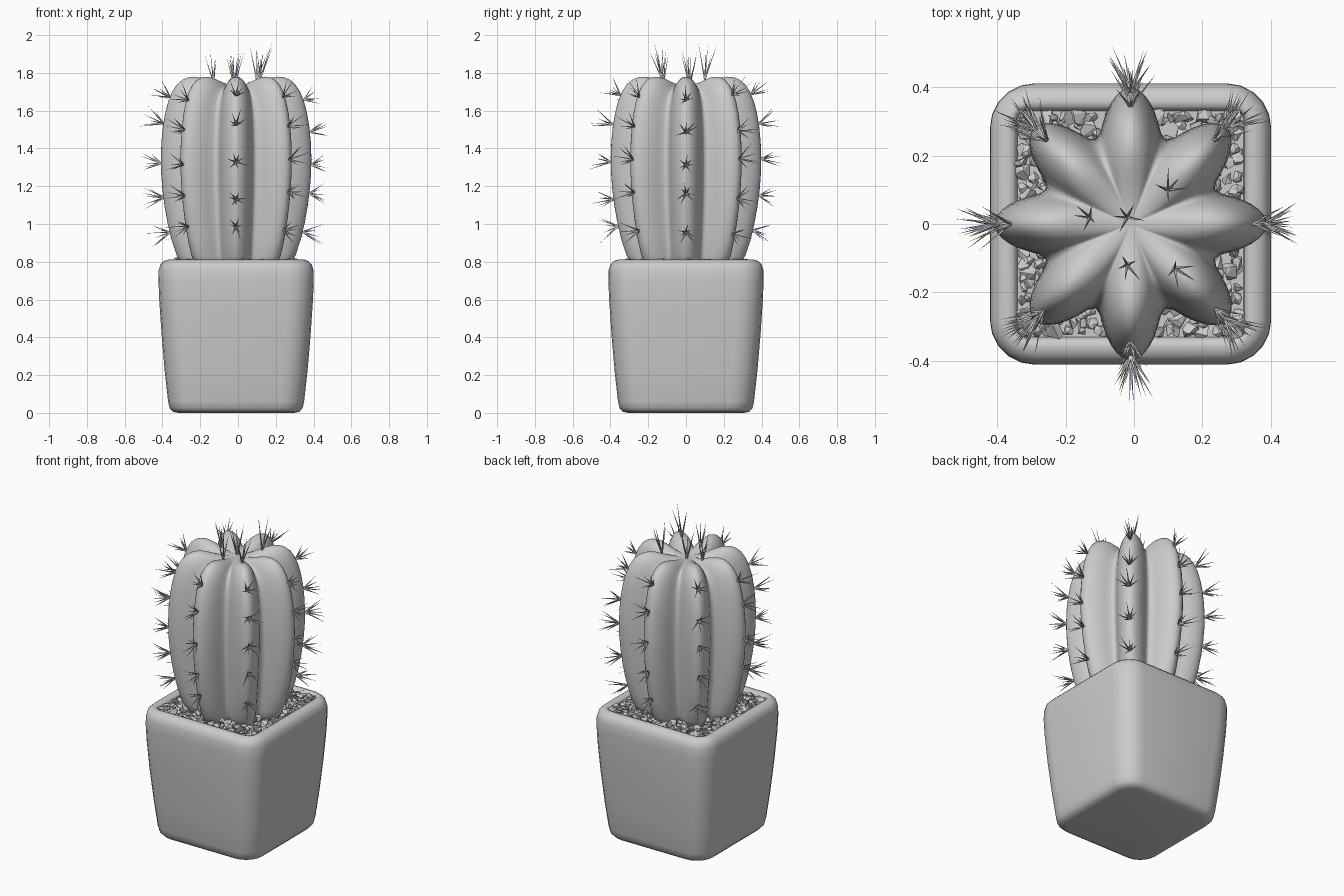
import bpy, bmesh, math, random
from mathutils import Vector

if "Cube" in bpy.data.objects:
    bpy.data.objects.remove(bpy.data.objects["Cube"])

random.seed(4)
CX, CY = -0.01, 0.0
RIBS = 8


def finish(name, bm, smooth=None):
    bmesh.ops.recalc_face_normals(bm, faces=bm.faces)
    me = bpy.data.meshes.new(name)
    bm.to_mesh(me)
    bm.free()
    ob = bpy.data.objects.new(name, me)
    ob.location = (CX, CY, 0)
    bpy.context.collection.objects.link(ob)
    if smooth:
        bpy.ops.object.select_all(action='DESELECT')
        ob.select_set(True)
        bpy.context.view_layer.objects.active = ob
        bpy.ops.object.shade_smooth_by_angle(angle=math.radians(smooth))
    return ob


def loft(bm, rings, cap_start=False, cap_end=False):
    rows = [[bm.verts.new(p) for p in ring] for ring in rings]
    n = len(rows[0])
    for a, b in zip(rows, rows[1:]):
        for i in range(n):
            j = (i + 1) % n
            bm.faces.new((a[i], a[j], b[j], b[i]))
    if cap_start:
        bm.faces.new(rows[0])
    if cap_end:
        bm.faces.new(rows[-1])
    return rows


def rounded_square(h, z, r, seg=5):
    pts = []
    for q in range(4):
        sx, sy = [(1, 1), (-1, 1), (-1, -1), (1, -1)][q]
        for k in range(seg + 1):
            a = math.pi / 2 * (q + k / seg)
            pts.append((sx * (h - r) + r * math.cos(a), sy * (h - r) + r * math.sin(a), z))
    return pts


# Pot: lofted rounded squares, closed at the soil level
pot_profile = [(0.305, 0.0, .09), (0.335, .006, .11), (0.352, .025, .12), (0.36, .06, .125),
               (0.378, .22, .13), (0.395, .42, .13), (0.407, .60, .13), (0.411, .70, .13),
               (0.410, .755, .13), (0.400, .787, .12), (0.383, .804, .11), (0.36, .811, .08),
               (0.343, .808, .05), (0.333, .797, .03), (0.33, .775, .025)]
bm = bmesh.new()
loft(bm, [rounded_square(*p) for p in pot_profile], True, True)
finish("pot", bm, 50)

# Cactus body: ridge and groove profiles (radius, height) blended round each rib
ridge = [(.26, .72), (.318, .82), (.37, 1.0), (.398, 1.2), (.405, 1.35), (.394, 1.52), (.365, 1.66),
         (.318, 1.75), (.255, 1.785), (.19, 1.78), (.12, 1.752), (.06, 1.735)]
groove = [(.19, .72), (.21, .82), (.23, 1.0), (.243, 1.2), (.247, 1.35), (.242, 1.5), (.228, 1.6),
          (.208, 1.66), (.18, 1.695), (.147, 1.715), (.105, 1.727), (.057, 1.732)]
section = [(0, -1), (.42, -.88), (.75, -.62), (.94, -.3), (1, 0), (.94, .3), (.75, .62), (.42, .88)]
half = math.pi / RIBS
bm = bmesh.new()
rings = []
for (rr, zr), (rg, zg) in zip(ridge, groove):
    ring = []
    for k in range(RIBS):
        c, s = math.cos(2 * half * k), math.sin(2 * half * k)
        for a, b in section:
            g = rg * math.cos(half)
            u, v = g + (rr - g) * a, rg * math.sin(half) * b
            ring.append((u * c - v * s, u * s + v * c, zg + (zr - zg) * a))
    rings.append(ring)
rows = loft(bm, rings, True)
tip = bm.verts.new((0, 0, 1.73))
for i in range(len(rows[-1])):
    bm.faces.new((rows[-1][i], rows[-1][(i + 1) % len(rows[-1])], tip))
cactus = finish("cactus_body", bm, 180)
cactus.modifiers.new("Smooth", 'SUBSURF').levels = 1
cactus.modifiers["Smooth"].render_levels = 1


def spine(bm, base, direction, length, r=0.0055):
    d = direction.normalized()
    side = d.orthogonal().normalized()
    up = d.cross(side)
    foot = [bm.verts.new(base + (side * math.cos(a) + up * math.sin(a)) * r)
            for a in (0, math.tau / 4, math.pi, math.tau * .75)]
    end = bm.verts.new(base + d * length)
    bm.faces.new(foot)
    for i in range(4):
        bm.faces.new((foot[i], foot[(i + 1) % 4], end))


def cluster(bm, base, normal, count, spread, lo, hi):
    n = normal.normalized()
    side = n.orthogonal().normalized()
    up = n.cross(side)
    for k in range(count):
        a = math.tau * k / count + random.uniform(-.3, .3)
        w = spread * random.uniform(.55, 1.1)
        d = n + (side * math.cos(a) + up * math.sin(a)) * w
        spine(bm, base - n * 0.008, d, random.uniform(lo, hi))


def ridge_at(z):
    for (r0, z0), (r1, z1) in zip(ridge, ridge[1:]):
        if z0 <= z <= z1:
            t = (z - z0) / (z1 - z0)
            return r0 + (r1 - r0) * t, (z1 - z0), (r0 - r1)


# Spines: clusters up each ridge, plus tall ones on the crown
bm = bmesh.new()
for k in range(RIBS):
    a = 2 * half * k
    for z in (.97, 1.15, 1.33, 1.51, 1.67):
        z += random.uniform(-.025, .025)
        r, dr, dz = ridge_at(z)
        out = Vector((math.cos(a), math.sin(a), 0))
        cluster(bm, out * r + Vector((0, 0, z)), out * dr + Vector((0, 0, dz + dr * .15)),
                7, .7, .07, .14)
for x, y, z, h in ((-.01, .02, 1.735, .2), (-.12, .02, 1.755, .18), (.11, .10, 1.77, .2),
                   (-.01, -.12, 1.755, .18), (.13, -.13, 1.78, .2)):
    cluster(bm, Vector((x, y, z)), Vector((x, y, 1)), 5, .3, h * .7, h * 1.05)
finish("spines", bm)

# Gravel: faceted stones made from hulls of random points
bm = bmesh.new()
step = 0.036
for i in range(-9, 10):
    for j in range(-9, 10):
        x = max(-.312, min(.312, i * step + random.uniform(-.014, .014)))
        y = max(-.312, min(.312, j * step + random.uniform(-.014, .014)))
        if math.hypot(x, y) < .2:
            continue
        size = random.choice((.017, .02, .023, .029))
        c = Vector((x, y, .785 + random.uniform(0, .016)))
        pts = []
        for _ in range(12):
            d = Vector([random.gauss(0, 1) for _ in range(3)]).normalized()
            pts.append(bm.verts.new(c + Vector((d.x, d.y, d.z * .8)) * size))
        res = bmesh.ops.convex_hull(bm, input=pts)
        junk = [v for v in res["geom_interior"] if isinstance(v, bmesh.types.BMVert)]
        bmesh.ops.delete(bm, geom=junk, context='VERTS')
finish("gravel", bm)
